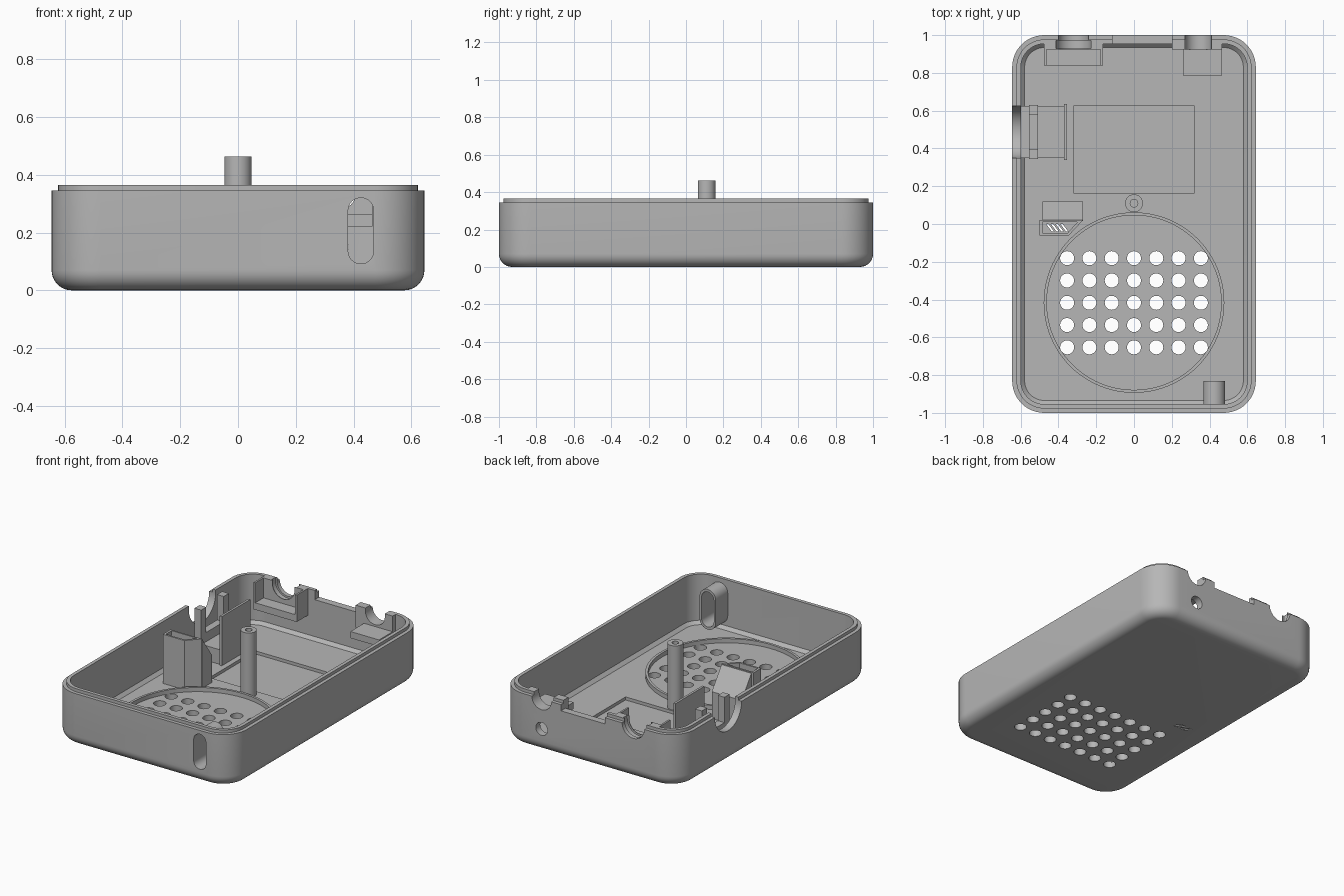
import bpy, bmesh, math
from mathutils import Matrix, Vector

cube = bpy.data.objects.get("Cube")
if cube:
    bpy.data.objects.remove(cube, do_unlink=True)

grey = bpy.data.materials.new("matte_grey")
grey.use_nodes = True
grey.diffuse_color = (0.47, 0.47, 0.47, 1)
grey.node_tree.nodes["Principled BSDF"].inputs["Base Color"].default_value = (0.47, 0.47, 0.47, 1)

HX, HY, CORNER, FILLET = 0.645, 1.0, 0.17, 0.07
FLOOR, RIM, LIP = 0.045, 0.345, 0.365


def finish(name, bm):
    bmesh.ops.recalc_face_normals(bm, faces=bm.faces)
    mesh = bpy.data.meshes.new(name)
    bm.to_mesh(mesh)
    bm.free()
    mesh.materials.append(grey)
    obj = bpy.data.objects.new(name, mesh)
    bpy.context.collection.objects.link(obj)
    return obj


def prism(name, outline, axis, lo, hi):
    """Extrude a 2D outline along an axis; outlines are (x,z), (y,z) or (x,y)."""
    place = {"x": lambda p, d: (d, p[0], p[1]),
             "y": lambda p, d: (p[0], d, p[1]),
             "z": lambda p, d: (p[0], p[1], d)}[axis]
    bm = bmesh.new()
    a = [bm.verts.new(place(p, lo)) for p in outline]
    b = [bm.verts.new(place(p, hi)) for p in outline]
    bm.faces.new(a)
    bm.faces.new(b)
    for i in range(len(a)):
        j = (i + 1) % len(a)
        bm.faces.new((a[i], a[j], b[j], b[i]))
    return finish(name, bm)


def box(name, x0, x1, y0, y1, z0, z1):
    return prism(name, [(x0, y0), (x1, y0), (x1, y1), (x0, y1)], "z", z0, z1)


def circle(u, v, r, n=48):
    return [(u + r * math.cos(2 * math.pi * i / n), v + r * math.sin(2 * math.pi * i / n))
            for i in range(n)]


def stadium(u, v0, v1, r, n=16):
    """Upright slot outline from v0 to v1."""
    top = [(u + r * math.cos(math.pi * i / n), v1 - r + r * math.sin(math.pi * i / n)) for i in range(n + 1)]
    return top + [(2 * u - p, v0 + v1 - q) for p, q in top]


def u_notch(u, v, r):
    """Half round saddle, open at the top."""
    n = 32
    arc = [(u - r * math.cos(math.pi * i / n), v - r * math.sin(math.pi * i / n)) for i in range(n + 1)]
    return arc + [(u + r, 0.6), (u - r, 0.6)]


def cut(targets, *cutters):
    for obj in targets:
        for c in cutters:
            mod = obj.modifiers.new("cut", "BOOLEAN")
            mod.operation, mod.solver, mod.object = "DIFFERENCE", "EXACT", c
            bpy.context.view_layer.objects.active = obj
            bpy.ops.object.modifier_apply(modifier=mod.name)
    for c in cutters:
        bpy.data.objects.remove(c, do_unlink=True)


def join(objs):
    with bpy.context.temp_override(active_object=objs[0], object=objs[0],
                                   selected_objects=objs, selected_editable_objects=objs):
        bpy.ops.object.join()
    return objs[0]


# Tray: stacked rounded rectangles, up the outside, over the lip, down the inside
def rounded_ring(bm, inset, z, n=12):
    r = max(CORNER - inset, 0.03)
    ring = []
    for k, (sx, sy) in enumerate([(1, 1), (-1, 1), (-1, -1), (1, -1)]):
        for i in range(n + 1):
            a = math.pi / 2 * (k + i / n)
            ring.append(bm.verts.new((sx * (HX - inset - r) + r * math.cos(a),
                                      sy * (HY - inset - r) + r * math.sin(a), z)))
    return ring


levels = []
for i in range(9):
    a = math.pi / 2 * i / 8
    levels.append((FILLET * (1 - math.sin(a)), FILLET * (1 - math.cos(a))))
levels += [(0, RIM), (0.023, RIM), (0.023, LIP), (0.046, LIP), (0.046, FLOOR + 0.02), (0.066, FLOOR)]
bm = bmesh.new()
rings = [rounded_ring(bm, *lv) for lv in levels]
for a, b in zip(rings, rings[1:]):
    for i in range(len(a)):
        j = (i + 1) % len(a)
        bm.faces.new((a[i], a[j], b[j], b[i]))
bm.faces.new(rings[0])
bm.faces.new(rings[-1])
tray = finish("tray", bm)

# Grille holes, floor recess, light slits, side windows
grille = join([prism("grille_cutter", circle(0.118 * i, -0.417 + 0.118 * j, 0.037, 32), "z", -0.1, 0.1)
               for i in range(-3, 4) for j in range(-2, 3)])
slits = join([prism("slit_cutter", [(x, -0.04), (x + 0.012, -0.04), (x - 0.018, 0), (x - 0.03, 0)],
                    "z", -0.1, 0.1) for x in (-0.435, -0.41, -0.385, -0.36)])
cut([tray], grille, slits,
    box("recess_cutter", -0.32, 0.32, 0.165, 0.625, 0.025, 0.2),
    box("cable_gap_cutter", -0.115, 0.2, 0.9, 1.1, 0.305, 0.5),
    prism("pin_hole_cutter", circle(0.34, 0.15, 0.042), "y", 0.9, 1.1))

# Rear socket supports: shelf, thickened wall and thin flanks
small = [box("small_socket_shelf", 0.26, 0.466, 0.785, 0.96, 0.22, 0.263),
         box("small_socket_wall", 0.2, 0.466, 0.925, 0.975, 0.22, LIP)]
large = [box("large_socket_shelf", -0.476, -0.165, 0.84, 0.96, 0.19, 0.235),
         box("large_socket_wall", -0.476, -0.165, 0.925, 0.975, 0.19, LIP)]
for name, x in (("large_socket_flank_right", -0.476), ("large_socket_flank_left", -0.177)):
    box(name, x, x + 0.012, 0.84, 0.96, 0.19, LIP)
cut([tray, small[1]], prism("small_saddle_cutter", u_notch(0.34, RIM, 0.07), "y", 0.8, 1.1))
cut([tray, large[1]],
    prism("large_saddle_cutter", u_notch(-0.32, RIM, 0.08), "y", 0.8, 1.1),
    prism("large_groove_cutter", u_notch(-0.32, RIM, 0.092), "y", 0.93, 0.972))

# Side connector cradle
YC = 0.487
cradle = box("cradle_saddle", -0.555, -0.507, 0.345, 0.63, FLOOR - 0.01, LIP)
box("cradle_shelf", -0.61, -0.36, 0.35, 0.625, FLOOR - 0.01, 0.14)
box("cradle_back_panel", -0.37, -0.355, 0.34, 0.635, FLOOR - 0.01, LIP)
cut([cradle], box("cradle_cutter", -0.7, -0.45, 0.397, 0.577, 0.2, 0.5))
cut([tray], prism("side_saddle_cutter", u_notch(YC, RIM, 0.138), "x", -0.8, -0.56))

# Front slot with its inner sleeve
sleeve = prism("slot_sleeve", stadium(0.425, 0.075, 0.337, 0.058), "y", -0.965, -0.83)
cut([tray, sleeve], prism("slot_cutter", stadium(0.425, 0.092, 0.32, 0.044), "y", -1.1, -0.75))

# Speaker ring
ring = prism("speaker_ring", circle(0, -0.416, 0.478, 96), "z", FLOOR - 0.01, 0.072)
cut([ring], prism("ring_cutter", circle(0, -0.416, 0.462, 96), "z", 0, 0.2))

# Screw post
post = prism("screw_post", circle(0, 0.11, 0.047), "z", FLOOR - 0.01, 0.463)
cut([post], prism("post_cutter", circle(0, 0.11, 0.02, 24), "z", 0.15, 0.6))

# Light shaft with a sloped rear block
shaft = prism("light_shaft", [(-0.5, -0.06), (-0.345, -0.06), (-0.27, 0.02), (-0.5, 0.02)],
              "z", FLOOR - 0.01, LIP)
cut([shaft], prism("shaft_cutter", [(-0.485, -0.048), (-0.352, -0.048), (-0.3, 0.01), (-0.485, 0.01)],
                   "z", 0, 0.6))
prism("light_shaft_slope", [(0.015, FLOOR - 0.01), (0.12, FLOOR - 0.01), (0.12, 0.22), (0.015, LIP)],
      "x", -0.485, -0.27)

# Smooth the curved walls, keep edges crisp
bpy.ops.object.select_all(action="DESELECT")
for obj in bpy.context.scene.objects:
    if obj.type == "MESH" and grey.name in obj.data.materials:
        obj.select_set(True)
        bpy.context.view_layer.objects.active = obj
bpy.ops.object.shade_smooth_by_angle(angle=math.radians(30))
